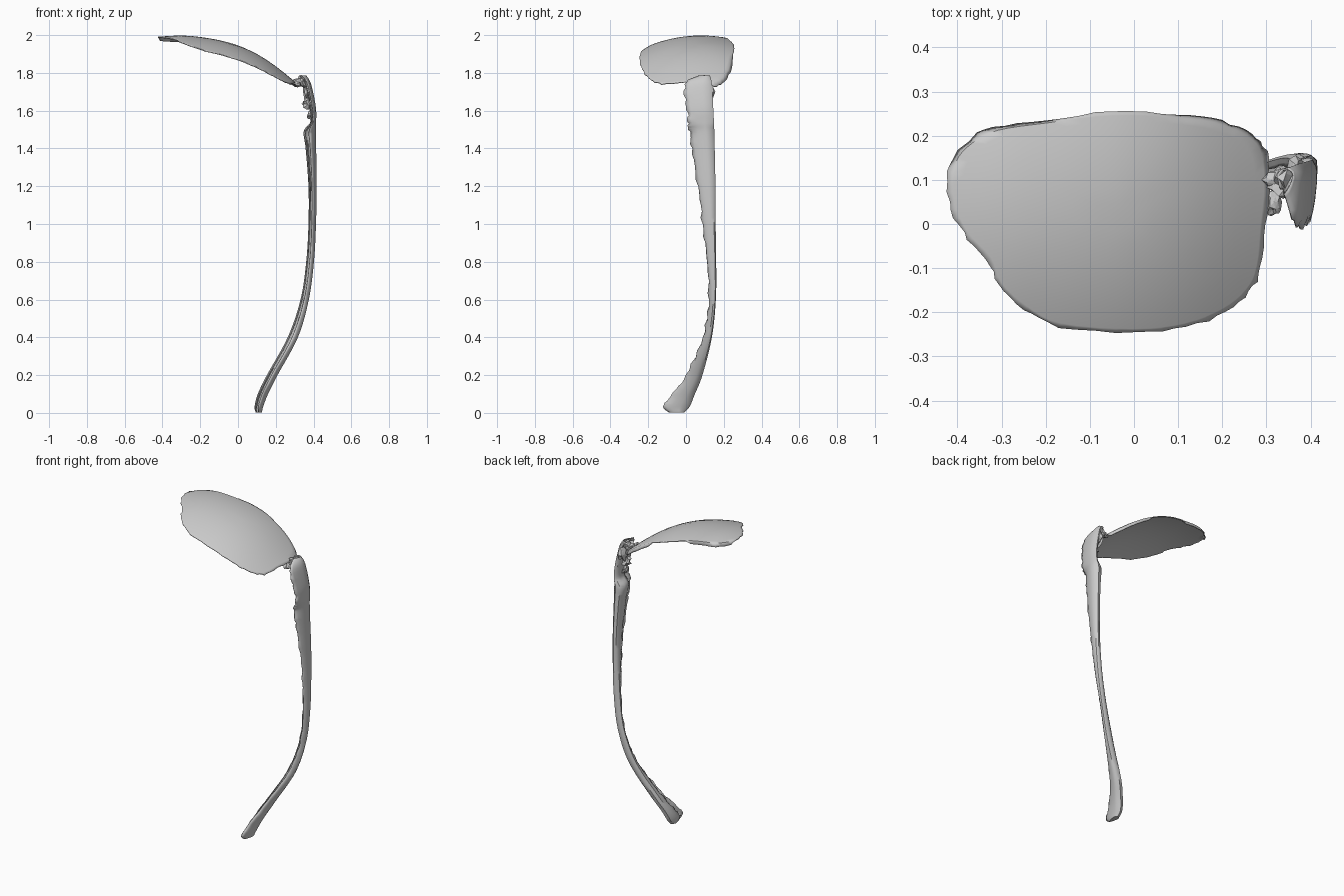
import bpy, bmesh, math, random
from mathutils import Vector

random.seed(4)
if "Cube" in bpy.data.objects:
    bpy.data.objects.remove(bpy.data.objects["Cube"])

grey = bpy.data.materials.new("plain grey")
grey.use_nodes = True
grey.diffuse_color = (0.6, 0.6, 0.6, 1)
grey.node_tree.nodes["Principled BSDF"].inputs["Base Color"].default_value = (0.6, 0.6, 0.6, 1)


def spline(points, steps, closed=False):
    """Catmull-Rom interpolation of tuples of any length."""
    n, out = len(points), []
    pick = (lambda i: points[i % n]) if closed else (lambda i: points[min(max(i, 0), n - 1)])
    for i in range(n if closed else n - 1):
        quad = [pick(i + k) for k in (-1, 0, 1, 2)]
        for s in range(steps):
            t = s / steps
            out.append([0.5 * (2 * b + (c - a) * t + (2 * a - 5 * b + 4 * c - d) * t * t
                               + (3 * b - a - 3 * c + d) * t ** 3) for a, b, c, d in zip(*quad)])
    if not closed:
        out.append(list(points[-1]))
    return out


def finish(bm, name, thickness=0.0, angle=40, offset=0):
    mesh = bpy.data.meshes.new(name)
    bm.to_mesh(mesh)
    bm.free()
    ob = bpy.data.objects.new(name, mesh)
    bpy.context.collection.objects.link(ob)
    mesh.materials.append(grey)
    bpy.ops.object.select_all(action="DESELECT")
    ob.select_set(True)
    bpy.context.view_layer.objects.active = ob
    if angle:
        bpy.ops.object.shade_smooth_by_angle(angle=math.radians(angle))
    if thickness:
        mod = ob.modifiers.new("thickness", "SOLIDIFY")
        mod.thickness, mod.offset = thickness, offset
    return ob


# Lens: a thin curved shell with a chipped rim
outline = [(-.42, .14), (-.38, .19), (-.32, .22), (-.2, .238), (-.05, .255), (.1, .25),
           (.2, .235), (.27, .205), (.302, .165), (.308, .08), (.30, 0), (.29, -.1),
           (.265, -.155), (.21, -.2), (.12, -.235), (0, -.248), (-.17, -.235),
           (-.25, -.195), (-.31, -.14), (-.335, -.08), (-.39, -.02), (-.42, .05)]
crest = [(-.43, 1.991), (-.3, 1.998), (-.2, 1.99), (-.1, 1.973), (0, 1.945),
         (.1, 1.9), (.2, 1.835), (.32, 1.738)]
crest_fine = spline(crest, 8)


def lens_height(x, y):
    for (xa, za), (xb, zb) in zip(crest_fine, crest_fine[1:]):
        if x <= xb:
            break
    t = min(max((x - xa) / (xb - xa), 0), 1)
    return za + (zb - za) * t - 0.7 * (y - 0.08) ** 2


bm = bmesh.new()
rim = spline(outline, 4, closed=True)
rings = []
for scale in (1, .96, .9, .8, .68, .54, .4, .26, .12):
    ring = []
    for x, y in rim:
        chip = 1 + random.uniform(-.02, .005) if scale == 1 else 1
        px, py = -.04 + (x + .04) * scale * chip, .02 + (y - .02) * scale * chip
        lip = 0.018 if scale == 1 and py > .13 and abs(px + .05) > .12 else 0
        ring.append(bm.verts.new((px, py, lens_height(px, py) - lip)))
    rings.append(ring)
n = len(rim)
for a, b in zip(rings, rings[1:]):
    for i in range(n):
        bm.faces.new((a[i], a[(i + 1) % n], b[(i + 1) % n], b[i]))
bm.faces.new(rings[-1])
bmesh.ops.recalc_face_normals(bm, faces=bm.faces)
if sum(f.normal.z for f in bm.faces) < 0:
    bmesh.ops.reverse_faces(bm, faces=bm.faces)
finish(bm, "lens", 0.005, 50, offset=-1)

# Arm: a curled open shell; stations are height, inner x, outer x, front y, back y
stations = [(1.785, .325, .36, .07, .125), (1.74, .355, .385, -.005, .135),
            (1.62, .38, .41, .005, .142), (1.54, .385, .412, .012, .146),
            (1.49, .35, .412, .018, .148), (1.4, .36, .412, .03, .15),
            (1.2, .375, .414, .06, .154), (1, .375, .411, .088, .155),
            (.8, .363, .4, .108, .158), (.6, .333, .373, .122, .156),
            (.4, .265, .315, .09, .135), (.2, .155, .207, 0, .085),
            (.1, .107, .157, -.07, .045), (.035, .09, .132, -.12, .018),
            (.004, .095, .125, -.09, -.01)]
section = [(.42, 0), (.66, .15), (.84, .35), (1, .65), (.95, .88), (.65, 1),
           (.25, .95), (0, .75), (.08, .5), (.14, .35)]
bm = bmesh.new()
rows = []
for z, x0, x1, y0, y1 in spline(stations, 6):
    row = []
    for k, (fx, fy) in enumerate(section):
        ragged = random.uniform(-.007, .007) if k in (0, len(section) - 1) and z > .03 else 0
        row.append(bm.verts.new((x0 + (x1 - x0) * fx, y0 + (y1 - y0) * fy + ragged, max(z, .003))))
    rows.append(row)
for a, b in zip(rows, rows[1:]):
    for k in range(len(section) - 1):
        bm.faces.new((a[k], a[k + 1], b[k + 1], b[k]))
bm.faces.new(rows[-1])
bmesh.ops.recalc_face_normals(bm, faces=bm.faces)
finish(bm, "arm", 0.004, 45)


# Hinge: crumpled facets between the lens and the arm
def crumple(name, centre, size, rough=0.3):
    b = bmesh.new()
    bmesh.ops.create_icosphere(b, subdivisions=2, radius=1)
    for v in b.verts:
        v.co *= 1 + random.uniform(-rough, rough)
        v.co = Vector(c + s * p for c, s, p in zip(centre, size, v.co))
    finish(b, name, angle=0)


crumple("hinge_knuckle", (.338, .095, 1.752), (.032, .032, .03))
crumple("hinge_front_tab", (.317, .05, 1.74), (.018, .03, .014))
crumple("hinge_lens_tab", (.312, .1, 1.752), (.026, .016, .016))
crumple("hinge_arm_block", (.366, .105, 1.70), (.02, .04, .05))
crumple("hinge_lower_block", (.368, .075, 1.635), (.026, .03, .026), .35)
crumple("hinge_spur", (.381, .07, 1.575), (.014, .025, .02), .35)
